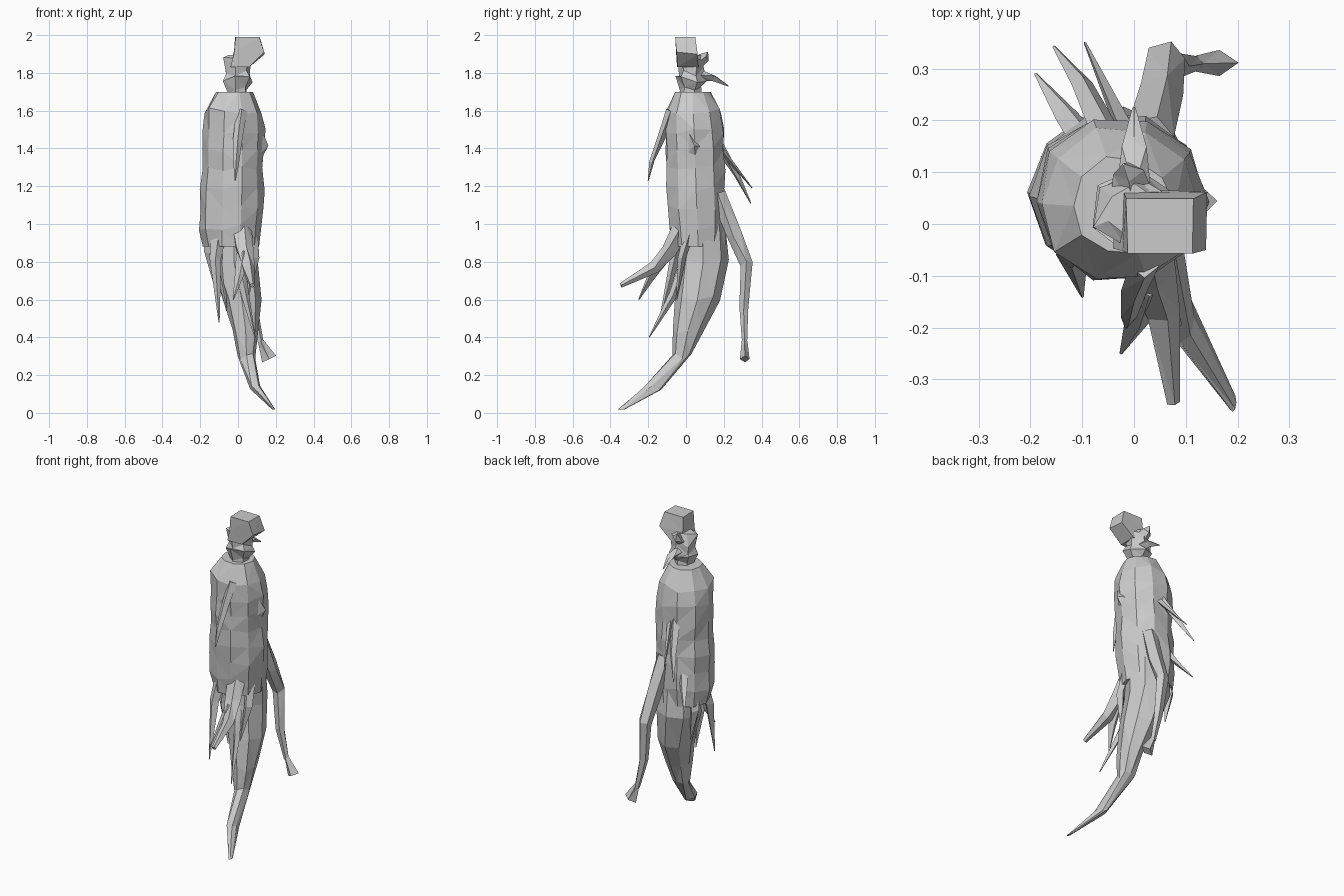
import bpy, bmesh, math, random
from mathutils import Vector

random.seed(7)


def loft(name, path, radii, sides, level=False, jitter=0.05, turn=0.0):
    """Faceted tube along a path; radii holds (half width in x, half width in y)."""
    bm = bmesh.new()
    pts = [Vector(p) for p in path]
    last = len(pts) - 1
    loops = []
    for i, (rx, ry) in enumerate(radii):
        t = (pts[min(i + 1, last)] - pts[max(i - 1, 0)]).normalized()
        u, v = Vector((1, 0, 0)), Vector((0, 1, 0))
        if not level:
            u = (u - t * u.dot(t)).normalized()
            v = u.cross(t)
        loop = []
        for k in range(sides):
            a = 2 * math.pi * k / sides + turn
            s = 1 + random.uniform(-jitter, jitter)
            p = pts[i] + (u * math.cos(a) * rx + v * math.sin(a) * ry) * s
            if 0 < i < last:
                p.z += random.uniform(-jitter, jitter) * 0.35
            loop.append(bm.verts.new(p))
        loops.append(loop)
    for a, b in zip(loops, loops[1:]):
        for k in range(sides):
            j = (k + 1) % sides
            bm.faces.new((a[k], a[j], b[j], b[k]))
    bm.faces.new(loops[0])
    bm.faces.new(loops[-1])
    bmesh.ops.triangulate(bm, faces=[f for f in bm.faces if len(f.verts) == 4])
    bmesh.ops.recalc_face_normals(bm, faces=bm.faces)
    me = bpy.data.meshes.new(name)
    bm.to_mesh(me)
    bm.free()
    ob = bpy.data.objects.new(name, me)
    bpy.context.collection.objects.link(ob)
    return ob


def rootlet(name, width, *path, tip=0.003, sides=4):
    """Strip that stays wide at first, then thins to its tip."""
    n = len(path) - 1
    radii = [tip + (width - tip) * (1 - (i / n) ** 1.6) for i in range(n + 1)]
    return loft(name, path, [(r, r * 0.9) for r in radii], sides)


# Barrel-shaped trunk: rounded shoulders, straight sides, narrowing hips
path, radii = [], []
for i in range(9):
    t = i / 8
    z = 0.88 + 0.82 * t
    r = 0.165 * math.sqrt(1 - (abs(2 * t - 0.9) / 1.17) ** 7)
    path.append((-0.037 + 0.015 * t, 0.065 - 0.03 * t, z))
    radii.append((r, r * 0.98))
loft("trunk", path, radii, 10, level=True)

# Main tapering root, sweeping forward at the tip
loft("main_root",
     [(-0.02, 0.09, 1), (-0.02, 0.09, 0.8), (0.02, 0.06, 0.6), (0.04, 0.01, 0.43),
      (0.045, -0.02, 0.3), (0.09, -0.18, 0.13), (0.19, -0.345, 0.017)],
     [(0.12, 0.12), (0.128, 0.132), (0.1, 0.115), (0.07, 0.08),
      (0.048, 0.05), (0.027, 0.05), (0.008, 0.018)], 8, level=True)

# Lumpy head, and a block-shaped crown leaning to the right
head_r = [0.06, 0.055, 0.082, 0.068, 0.074, 0.05]
loft("head", [(-0.005, 0.025, 1.66 + 0.047 * i) for i in range(6)],
     [(r, r) for r in head_r], 6, level=True, jitter=0.1, turn=0.4)
loft("crown", [(0.01, 0.01, 1.83), (0.06, 0.005, 1.9), (0.05, -0.005, 1.99)],
     [(0.07, 0.08), (0.115, 0.08), (0.09, 0.075)], 4, level=True, jitter=0.03, turn=math.pi / 4)
rootlet("head_flap", 0.035, (0, 0.06, 1.79), (0, 0.15, 1.77), (0, 0.225, 1.73))
rootlet("head_nub", 0.045, (0, 0.04, 1.84), (-0.01, 0.1, 1.87), (-0.02, 0.115, 1.91))

# Rootlets on the trunk
rootlet("chest_rootlet", 0.03, (0.02, -0.08, 1.6), (0, -0.13, 1.47),
        (-0.01, -0.18, 1.34), (-0.015, -0.2, 1.23))
rootlet("side_nub", 0.045, (0.09, 0.02, 1.47), (0.125, 0.045, 1.4), (0.1, 0.05, 1.34), tip=0.02)
rootlet("back_spike_left", 0.03, (-0.05, 0.17, 1.42), (-0.1, 0.27, 1.25), (-0.155, 0.343, 1.11))
rootlet("back_spike_right", 0.022, (-0.02, 0.18, 1.4), (-0.095, 0.35, 1.19), sides=3)
rootlet("hip_spike", 0.035, (-0.08, 0.14, 1.14), (-0.13, 0.21, 1.03), (-0.19, 0.29, 0.91))

# Long rear root with a flared foot
rootlet("rear_root", 0.048, (0.03, 0.17, 1.16), (0.05, 0.25, 0.95), (0.06, 0.32, 0.79),
        (0.08, 0.305, 0.55), (0.12, 0.31, 0.37), tip=0.016, sides=5)
loft("rear_foot", [(0.12, 0.31, 0.38), (0.165, 0.312, 0.285)],
     [(0.016, 0.016), (0.04, 0.025)], 4)

# Forked front root and the rootlet below it
rootlet("front_root", 0.058, (0.01, 0, 1.03), (0.03, -0.09, 0.87), (0.055, -0.17, 0.76),
        (0.075, -0.345, 0.675), tip=0.014, sides=5)
rootlet("front_fork", 0.04, (0.03, -0.11, 0.84), (0.01, -0.18, 0.73), (-0.025, -0.25, 0.6))
rootlet("thigh_rootlet", 0.03, (0, 0, 0.82), (0.04, -0.07, 0.62), (0.09, -0.195, 0.4))

# Hanging strips around the hips
rootlet("left_strip_front", 0.045, (-0.09, 0, 1.03), (-0.12, -0.06, 0.82), (-0.1, -0.14, 0.48))
rootlet("left_strip_middle", 0.04, (-0.08, 0.02, 0.95), (-0.1, 0, 0.78), (-0.06, -0.01, 0.54))
rootlet("left_strip_rear", 0.045, (-0.12, 0.1, 1.08), (-0.15, 0.13, 0.85), (-0.12, 0.13, 0.66))
rootlet("right_strip", 0.04, (0.06, 0.05, 1.05), (0.085, -0.02, 0.83), (0.05, -0.05, 0.6))
